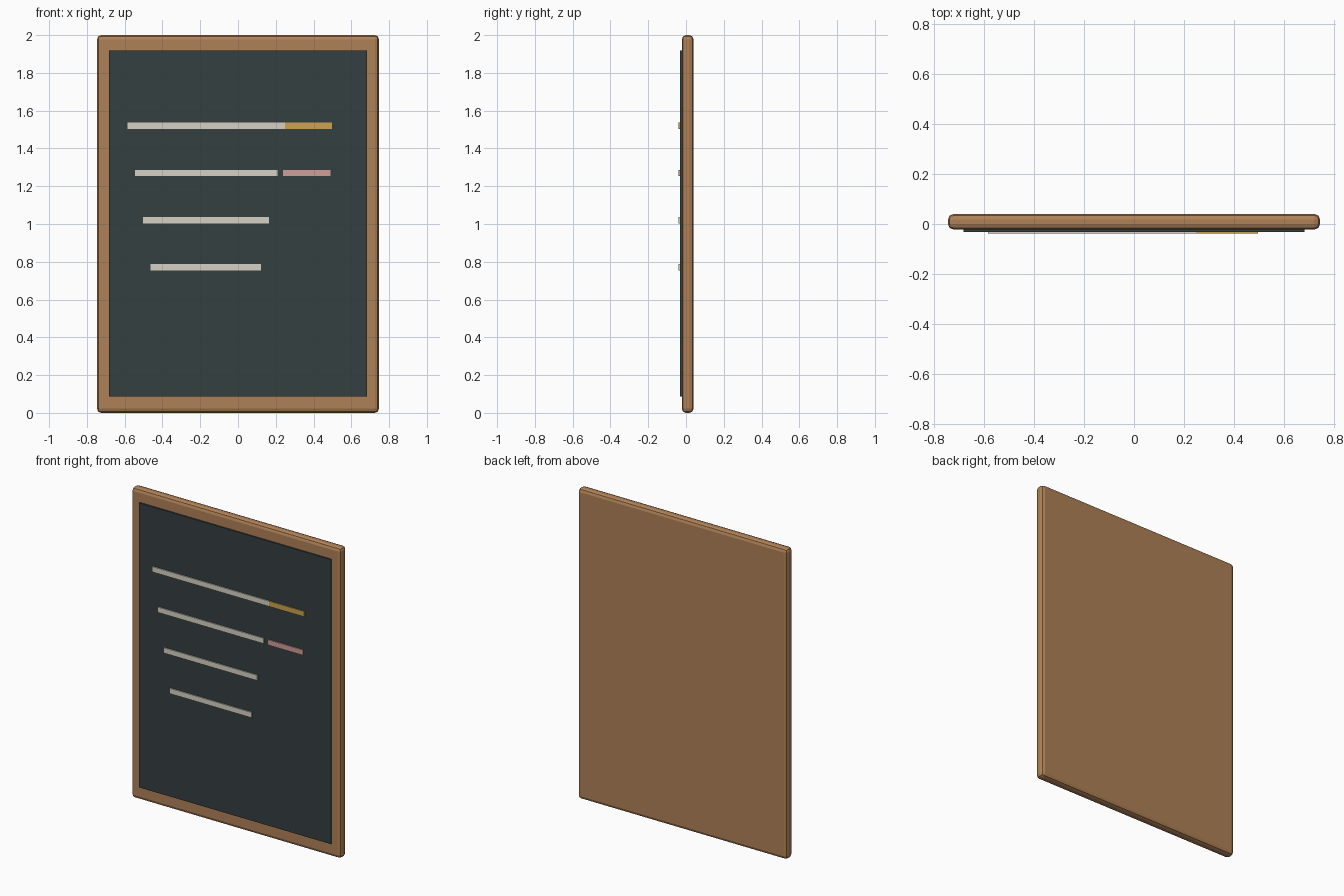
import bpy

if "Cube" in bpy.data.objects:
    bpy.data.objects.remove(bpy.data.objects["Cube"])


def material(name, rgb):
    m = bpy.data.materials.new(name)
    m.diffuse_color = (*rgb, 1)
    m.use_nodes = True
    m.node_tree.nodes["Principled BSDF"].inputs["Base Color"].default_value = m.diffuse_color
    return m


def box(name, x0, x1, y0, y1, z0, z1, mat):
    bpy.ops.mesh.primitive_cube_add(size=1, location=((x0 + x1) / 2, (y0 + y1) / 2, (z0 + z1) / 2))
    o = bpy.context.object
    o.name = name
    o.scale = (x1 - x0, y1 - y0, z1 - z0)
    bpy.ops.object.transform_apply(location=False, rotation=False, scale=True)
    o.data.materials.append(mat)
    return o


wood = material("wood", (0.43, 0.22, 0.095))
slate = material("slate", (0.035, 0.05, 0.052))
white = material("white_chalk", (0.68, 0.64, 0.55))
yellow = material("yellow_chalk", (0.60, 0.37, 0.08))
pink = material("pink_chalk", (0.63, 0.34, 0.31))

# Wooden backing board with rounded edges
frame = box("wood_frame", -0.746, 0.746, -0.022, 0.04, 0, 2, wood)
bevel = frame.modifiers.new("rounded_edges", "BEVEL")
bevel.width = 0.022
bevel.segments = 2

# Slate writing surface
box("slate_panel", -0.683, 0.683, -0.032, -0.012, 0.087, 1.918, slate)

# Chalk strokes: start x, end x, centre z, material
strokes = [
    (-0.585, 0.248, 1.520, white), (0.248, 0.498, 1.520, yellow),
    (-0.545, 0.208, 1.270, white), (0.239, 0.489, 1.270, pink),
    (-0.503, 0.164, 1.020, white), (-0.462, 0.122, 0.770, white),
]
for i, (x0, x1, z, mat) in enumerate(strokes):
    box(f"chalk_stroke_{i + 1}", x0, x1, -0.039, -0.030, z - 0.017, z + 0.017, mat)
